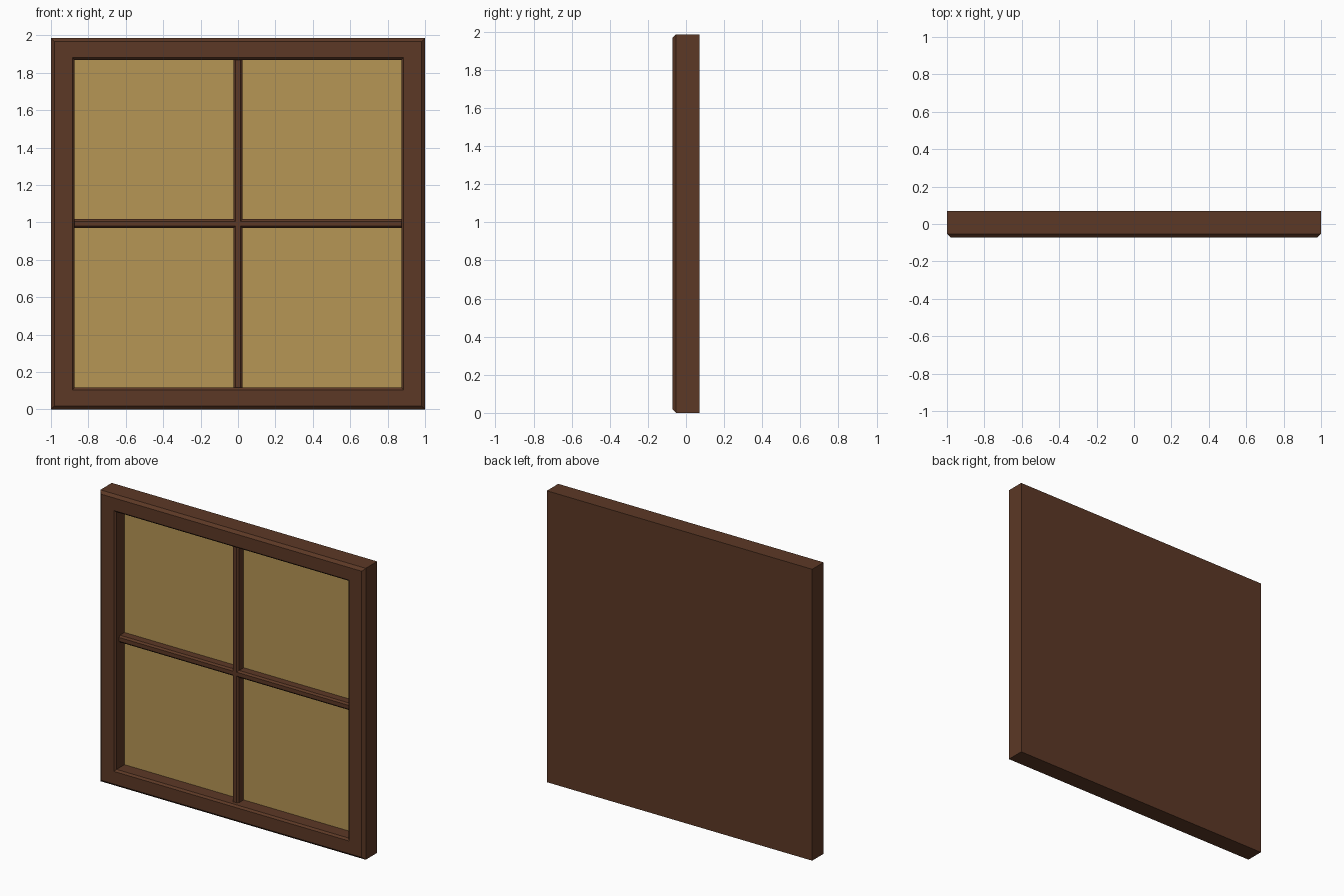
import bpy, bmesh, math
from mathutils import Vector

if "Cube" in bpy.data.objects:
    bpy.data.objects.remove(bpy.data.objects["Cube"])

ZC = 0.9925          # centre height of the window
PANE_Y = 0.027       # depth of the glass


def material(name, rgb):
    m = bpy.data.materials.new(name)
    m.diffuse_color = (*rgb, 1)
    m.use_nodes = True
    m.node_tree.nodes["Principled BSDF"].inputs["Base Color"].default_value = m.diffuse_color
    return m


wood = material("dark_brown_wood", (0.107, 0.040, 0.019))
glass = material("amber_glass", (0.468, 0.305, 0.089))


def finish(bm, name, mat):
    bmesh.ops.recalc_face_normals(bm, faces=bm.faces)
    me = bpy.data.meshes.new(name)
    bm.to_mesh(me)
    bm.free()
    me.materials.append(mat)
    ob = bpy.data.objects.new(name, me)
    bpy.context.collection.objects.link(ob)
    return ob


def skin(bm, rows, closed):
    for a, b in zip(rows, rows[1:]):
        n = len(a)
        for i in range(n if closed else n - 1):
            j = (i + 1) % n
            bm.faces.new((a[i], a[j], b[j], b[i]))


# Frame: rectangular loops (half width, half height, y) from back to recess floor
loops = [
    (1.0, ZC, 0.07),
    (1.0, ZC, -0.053),
    (0.982, ZC - 0.018, -0.071),
    (0.886, ZC - 0.104, -0.071),
    (0.874, ZC - 0.116, -0.058),
    (0.874, ZC - 0.116, PANE_Y + 0.003),
]
bm = bmesh.new()
rows = [[bm.verts.new((sx * w, y, ZC + sz * h))
         for sx, sz in ((-1, -1), (1, -1), (1, 1), (-1, 1))] for w, h, y in loops]
skin(bm, rows, True)
bm.faces.new(rows[0])     # solid back panel
bm.faces.new(rows[-1])    # recess floor behind the glass
finish(bm, "window_frame", wood)

# Glass panes: one plate per quarter
for sx, side in ((-1, "left"), (1, "right")):
    for sz, level in ((-1, "lower"), (1, "upper")):
        bm = bmesh.new()
        corners = ((0, 0), (0.874, 0), (0.874, 0.8765), (0, 0.8765))
        bm.faces.new([bm.verts.new((sx * x, PANE_Y, ZC + sz * z)) for x, z in corners])
        ob = finish(bm, f"{level}_{side}_pane", glass)
        if ob.data.polygons[0].normal.y > 0:
            ob.data.flip_normals()

# Glazing bars: four chamfered arms mitred together at the centre
profile = [(-0.024, PANE_Y), (-0.024, -0.022), (-0.013, -0.033), (0, -0.033),
           (0.013, -0.033), (0.024, -0.022), (0.024, PANE_Y)]
bm = bmesh.new()
for k in range(4):
    along = Vector((round(math.cos(k * math.pi / 2)), 0, round(math.sin(k * math.pi / 2))))
    across = Vector((-along.z, 0, along.x))
    length = 0.8765 if along.z else 0.874
    rows = [[bm.verts.new(Vector((0, y, ZC)) + across * u + along * d)
             for (u, y), d in zip(profile, dist)]
            for dist in ([abs(u) for u, _ in profile], [length] * len(profile))]
    skin(bm, rows, False)
bmesh.ops.remove_doubles(bm, verts=bm.verts, dist=1e-4)
bars = finish(bm, "glazing_bars", wood)
# keep the front of the bars facing -y
if sum(p.normal.y * p.area for p in bars.data.polygons) > 0:
    bars.data.flip_normals()
